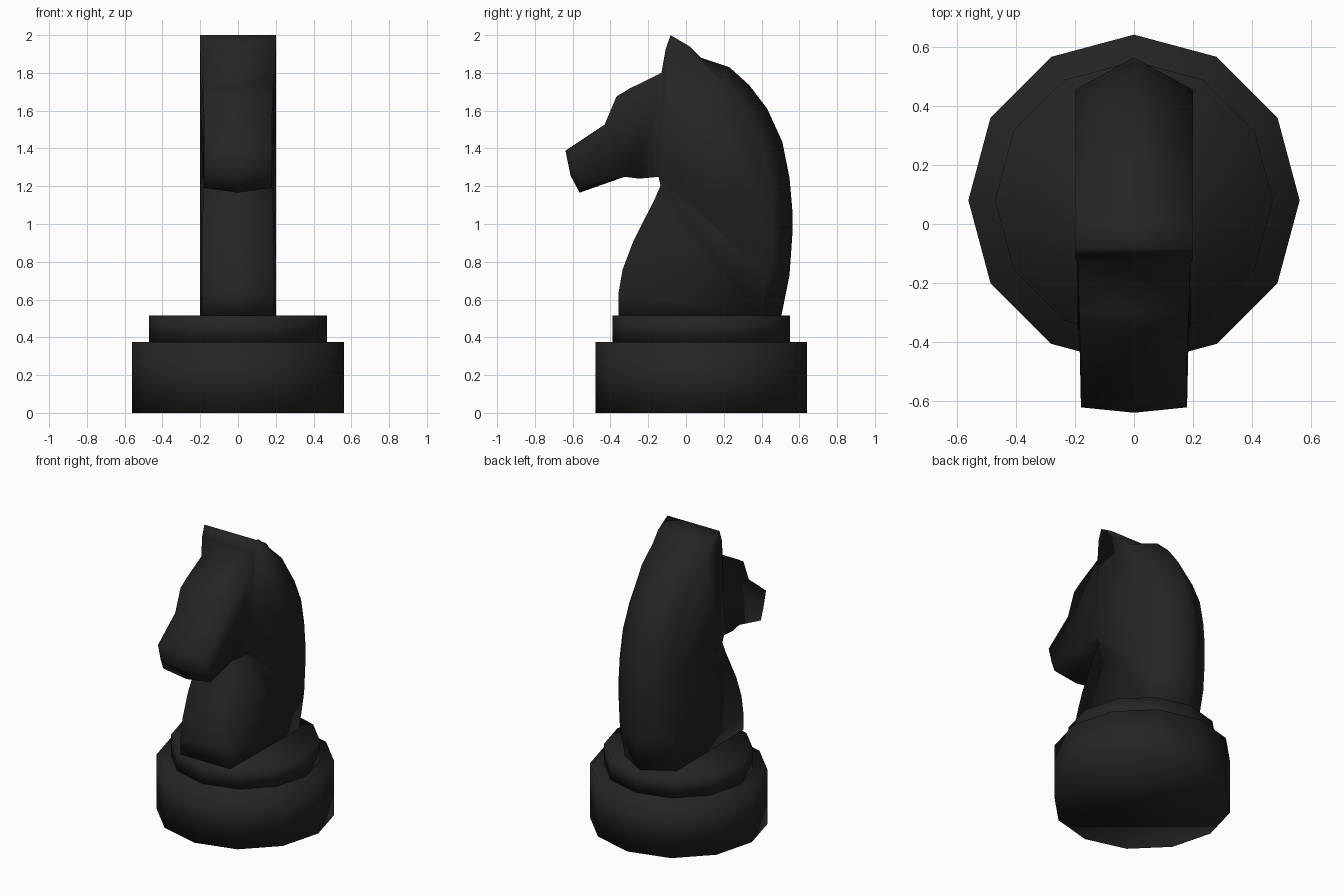
import bpy, bmesh
from mathutils import Vector

if "Cube" in bpy.data.objects:
    bpy.data.objects.remove(bpy.data.objects["Cube"])

black = bpy.data.materials.new("matte black")
black.diffuse_color = (0.018, 0.018, 0.018, 1)
black.use_nodes = True
black.node_tree.nodes["Principled BSDF"].inputs["Base Color"].default_value = black.diffuse_color


def tier(name, radius, z0, z1):
    bpy.ops.mesh.primitive_cylinder_add(vertices=12, radius=radius, depth=z1 - z0,
                                        location=(0, 0.08, (z0 + z1) / 2))
    ob = bpy.context.object
    ob.name = name
    ob.data.materials.append(black)
    bpy.ops.object.shade_smooth()


# Two-step twelve-sided foot
tier("base_lower", 0.56, 0, 0.375)
tier("base_upper", 0.47, 0.375, 0.515)

# Horse head centre profile: y, z, half width, inset of the side outline
profile = [
    (-.082, 2.0, .2, 0), (.02, 1.94, .2, 0), (.08, 1.88, .2, .01), (.23, 1.83, .2, .07),
    (.335, 1.735, .2, .1), (.43, 1.61, .2, .11), (.51, 1.435, .2, .11), (.548, 1.245, .2, .11),
    (.563, 1.075, .2, .11), (.563, .943, .2, .11), (.548, .73, .2, .11), (.505, .515, .2, .12),
    (-.357, .515, .19, 0), (-.357, .636, .19, 0), (-.336, .758, .19, 0), (-.278, .911, .19, 0),
    (-.167, 1.129, .185, 0), (-.135, 1.203, .185, 0),                        # throat
    (-.145, 1.25, .19, 0), (-.246, 1.24, .185, 0), (-.325, 1.25, .18, 0),    # jaw
    (-.563, 1.166, .18, .025), (-.611, 1.256, .18, .022), (-.638, 1.388, .18, .022),
    (-.431, 1.526, .18, 0), (-.368, 1.675, .183, 0), (-.299, 1.717, .185, 0),
    (-.13, 1.80, .19, 0), (-.108, 1.924, .2, 0)]                             # ear front
n = len(profile)

bm = bmesh.new()
centre, sides = [], {1: [], -1: []}
for i, (y, z, w, inset) in enumerate(profile):
    a, b = profile[i - 1], profile[(i + 1) % n]
    inward = Vector((b[1] - a[1], a[0] - b[0])).normalized()   # clockwise outline
    if z < 0.52:
        inward = Vector((-1 if y > 0 else 1, 0))
    centre.append(bm.verts.new((0, y, z)))
    for s in sides:
        sides[s].append(bm.verts.new((s * w, y + inward.x * inset, z + inward.y * inset)))

# Rim strips, then mane, chest and head panels on each side
panels = [[27, 28] + list(range(11)) + [17, 18], list(range(10, 18)), list(range(18, 28))]
for s, side in sides.items():
    for i in range(n):
        j = (i + 1) % n
        bm.faces.new((centre[i], centre[j], side[j], side[i]))
    for p in panels:
        bm.faces.new([side[i] for i in p])
bmesh.ops.recalc_face_normals(bm, faces=bm.faces)
for f in bm.faces:
    f.smooth = True

mesh = bpy.data.meshes.new("horse_head")
bm.to_mesh(mesh)
bm.free()
mesh.materials.append(black)
head = bpy.data.objects.new("horse_head", mesh)
bpy.context.collection.objects.link(head)
